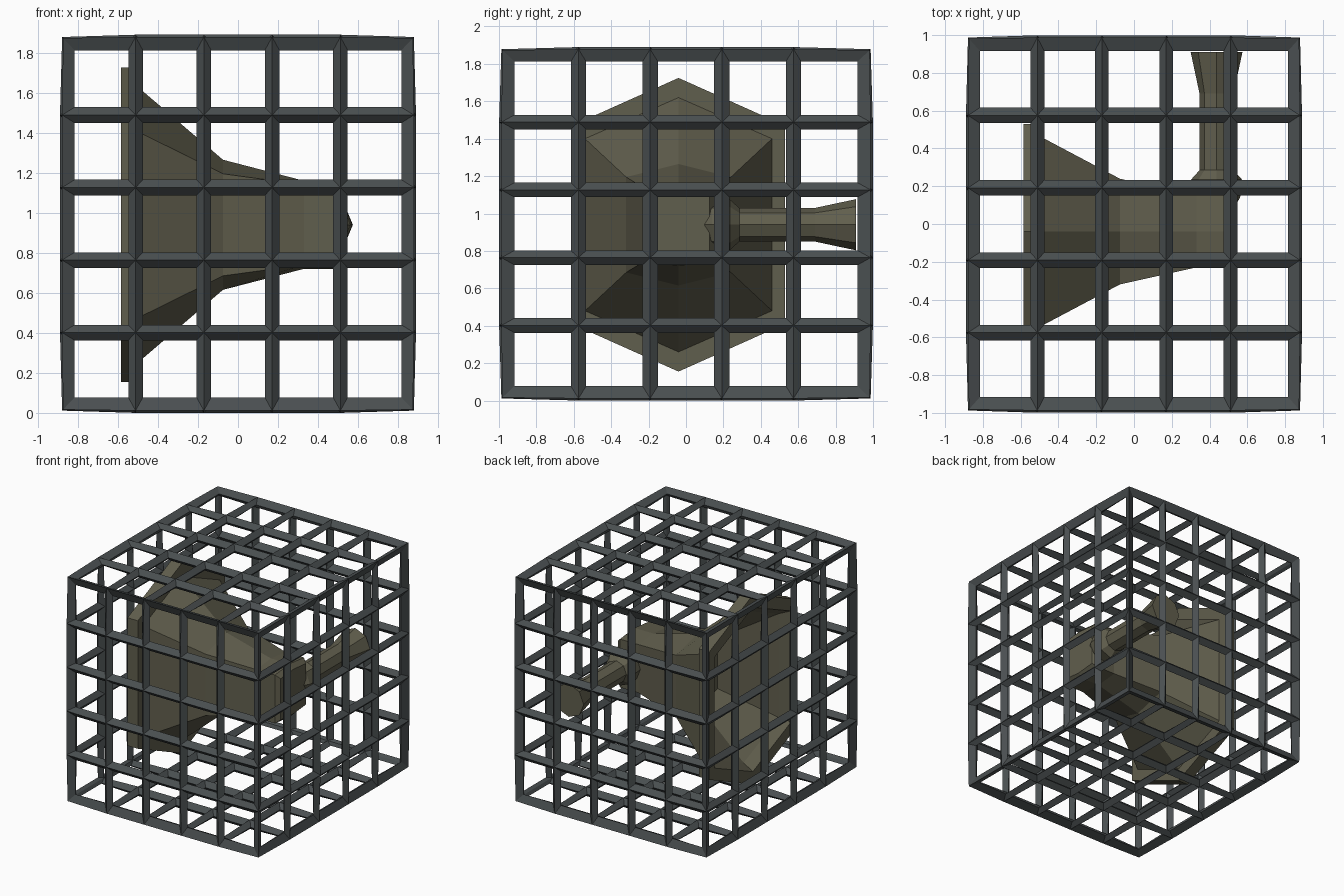
import bpy, bmesh, math

if "Cube" in bpy.data.objects:
    bpy.data.objects.remove(bpy.data.objects["Cube"])


def material(name, rgb):
    m = bpy.data.materials.new(name)
    m.diffuse_color = (*rgb, 1)
    m.use_nodes = True
    m.node_tree.nodes["Principled BSDF"].inputs["Base Color"].default_value = m.diffuse_color
    return m


steel = material("dark slate steel", (0.068, 0.078, 0.081))
olive = material("olive metal", (0.118, 0.112, 0.074))


def finish(name, bm, mat):
    bmesh.ops.recalc_face_normals(bm, faces=bm.faces)
    me = bpy.data.meshes.new(name)
    bm.to_mesh(me)
    bm.free()
    me.materials.append(mat)
    ob = bpy.data.objects.new(name, me)
    bpy.context.collection.objects.link(ob)
    return ob


def loft(name, rings, mat):
    """Skin a list of equal-length point rings and cap both ends."""
    bm = bmesh.new()
    loops = [[bm.verts.new(p) for p in ring] for ring in rings]
    n = len(loops[0])
    for a, b in zip(loops, loops[1:]):
        for i in range(n):
            j = (i + 1) % n
            bm.faces.new((a[i], a[j], b[j], b[i]))
    bm.faces.new(loops[0])
    bm.faces.new(loops[-1])
    return finish(name, bm, mat)


# Cage: 5x5 gridded cube turned into diamond-section bars
HALF = (0.853, 0.958, 0.906)
bm = bmesh.new()
bmesh.ops.create_cube(bm, size=2)
bmesh.ops.subdivide_edges(bm, edges=bm.edges[:], cuts=4, use_grid_fill=True)
cage = finish("cage", bm, steel)
cage.scale = HALF
cage.location.z = 0.945
wire = cage.modifiers.new("bars", 'WIREFRAME')
wire.thickness = 0.086
wire.use_even_offset = True

# Horn: six-sided hollow bell with a rim, narrowing to a body along +x
CY, CZ = -0.04, 0.94


def hexagon(x, w, c, a):
    """Half width w, side corner height c, apex height a."""
    pts = [(0, a), (w, c), (w, -c), (0, -a), (-w, -c), (-w, c)]
    return [(x, CY + y, CZ + z) for y, z in pts]


horn_sections = [
    (-0.10, 0.23, 0.21, 0.27),     # inner floor
    (-0.50, 0.46, 0.43, 0.63),     # inner wall
    (-0.585, 0.50, 0.46, 0.68),    # mouth
    (-0.585, 0.57, 0.53, 0.785),   # rim
    (-0.49, 0.57, 0.53, 0.785),
    (-0.49, 0.50, 0.46, 0.68),     # outer bell
    (-0.075, 0.28, 0.255, 0.325),  # neck
    (0.33, 0.19, 0.20, 0.22),      # body
    (0.50, 0.19, 0.20, 0.22),
    (0.535, 0.165, 0.17, 0.185),   # end cap
]
loft("horn", [hexagon(*s) for s in horn_sections], olive)

# Side pipe: eight-sided tube along +y with a collar and a flared end
pipe_sections = [(0.10, 0.10), (0.14, 0.125), (0.235, 0.135), (0.285, 0.09),
                 (0.69, 0.09), (0.91, 0.137)]


def octagon(y, r):
    return [(0.437 + r * math.cos(k * math.pi / 4), y,
             CZ + r * math.sin(k * math.pi / 4)) for k in range(8)]


loft("side_pipe", [octagon(*s) for s in pipe_sections], olive)
